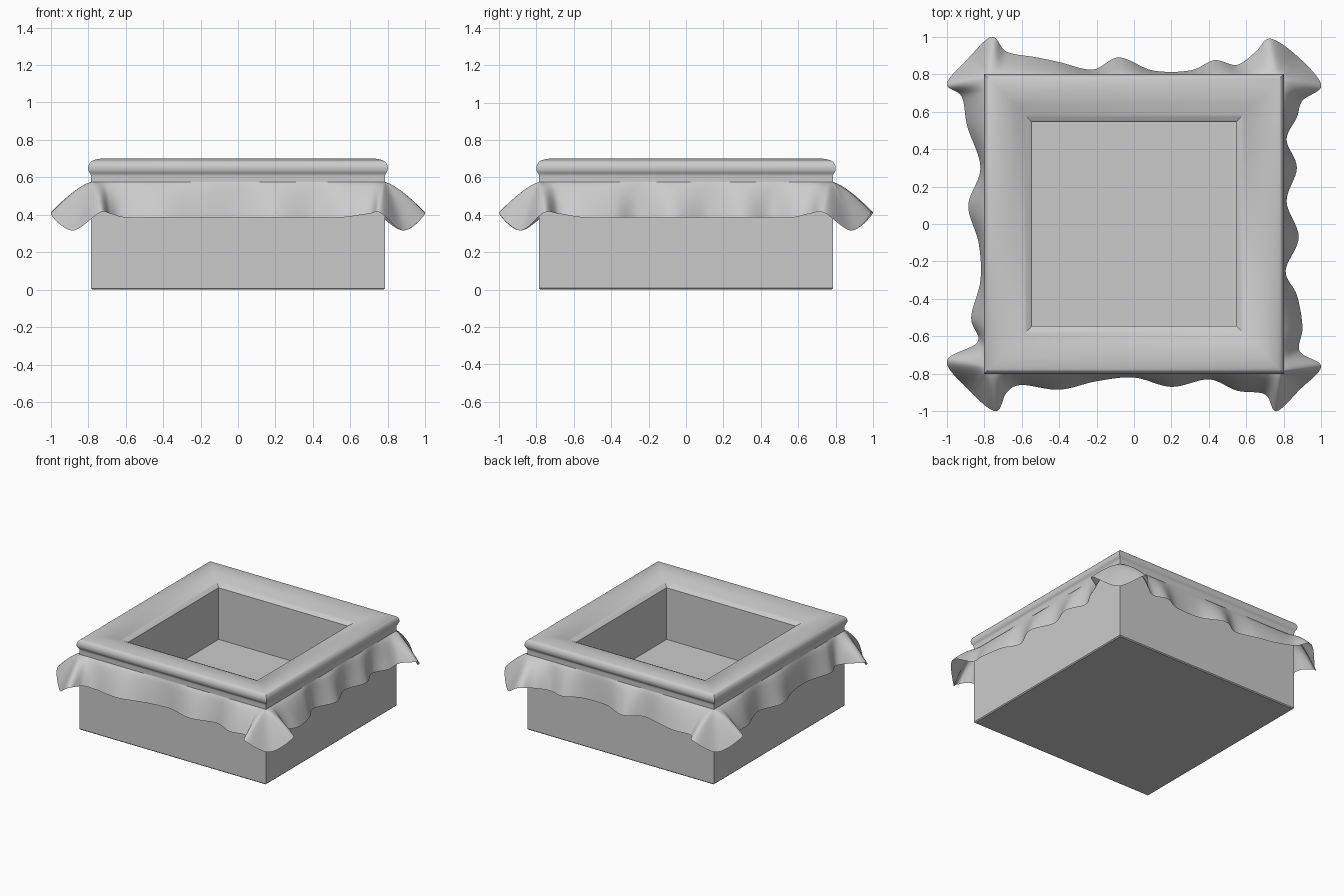
import bpy, bmesh, math
from mathutils import Vector

if "Cube" in bpy.data.objects:
    bpy.data.objects.remove(bpy.data.objects["Cube"])


def finish(name, bm, angle):
    bmesh.ops.recalc_face_normals(bm, faces=bm.faces)
    mesh = bpy.data.meshes.new(name)
    bm.to_mesh(mesh)
    bm.free()
    ob = bpy.data.objects.new(name, mesh)
    bpy.context.collection.objects.link(ob)
    bpy.ops.object.select_all(action='DESELECT')
    bpy.context.view_layer.objects.active = ob
    ob.select_set(True)
    bpy.ops.object.shade_smooth_by_angle(angle=math.radians(angle))
    return ob


def bridge(bm, a, b):
    for i in range(len(a)):
        j = (i + 1) % len(a)
        bm.faces.new((a[i], a[j], b[j], b[i]))


def square_loft(name, profile, closed):
    """Sweep a (half width, z) profile round a mitred square."""
    bm = bmesh.new()
    rings = [[bm.verts.new((sx * r, sy * r, z)) for sx, sy in
              ((-1, -1), (1, -1), (1, 1), (-1, 1))] for r, z in profile]
    for a, b in zip(rings, rings[1:]):
        bridge(bm, a, b)
    if closed:
        bridge(bm, rings[-1], rings[0])
    else:
        bm.faces.new(rings[0])
        bm.faces.new(rings[-1])
    return finish(name, bm, 35)


def spline(pts, closed, steps):
    """Catmull-Rom through the points."""
    pts = [Vector(p) for p in pts]
    n = len(pts)
    get = (lambda k: pts[k % n]) if closed else (lambda k: pts[max(0, min(n - 1, k))])
    out = []
    for i in range(n if closed else n - 1):
        a, b, c, d = (get(i + k) for k in (-1, 0, 1, 2))
        for s in range(steps):
            t = s / steps
            out.append(0.5 * (2 * b + (c - a) * t + (2 * a - 5 * b + 4 * c - d) * t * t
                              + (3 * b - a - 3 * c + d) * t ** 3))
    if not closed:
        out.append(pts[-1])
    return out


# Hollow box: outside, hidden top ledge, inner walls and floor
square_loft("box", [(.778, 0), (.785, .007), (.785, .58), (.545, .58), (.545, .245)], False)

# Moulded rim with a rounded lip sloping in to the opening
lip = spline([(.785, .60, 0), (.787, .615, 0), (.798, .635, 0), (.799, .66, 0), (.785, .684, 0),
              (.75, .697, 0), (.71, .70, 0), (.66, .692, 0), (.60, .668, 0), (.55, .644, 0)], False, 4)
square_loft("rim", [(.785, .57)] + [(p.x, p.y) for p in lip] + [(.545, .638), (.545, .57)], True)

# Cloth skirt: hem ripples per side as (distance along side, distance from centre)
sides = [
    (0, [(-.74, 1), (-.68, .90), (-.6, .86), (-.4, .885), (-.2, .84), (0, .82), (.2, .87),
         (.4, .83), (.55, .89), (.70, .91), (.76, 1)]),
    (1, [(-.76, 1), (-.68, .885), (-.55, .90), (-.38, .87), (-.25, .81), (-.07, .88), (.12, .815),
         (.3, .87), (.45, .815), (.57, .87), (.66, .90), (.74, 1)]),
    (2, [(-.73, .99), (-.65, .92), (-.55, .85), (-.43, .875), (-.3, .82), (-.1, .82), (.08, .89),
         (.22, .825), (.4, .865), (.52, .89), (.68, .92), (.76, 1)]),
    (3, [(-.75, 1), (-.68, .92), (-.52, .89), (-.3, .82), (-.1, .885), (.1, .83), (.3, .82),
         (.5, .87), (.63, .835), (.73, 1)]),
]
hem, top = [], []
for k, ripples in sides:
    c, s = ((1, 0), (0, 1), (-1, 0), (0, -1))[k]

    def put(t, o, z):
        return (t * c + o * s, t * s - o * c, z)

    hem.append(put(-.885, .885, .315))
    top.append(put(-.785, .785, .575))
    for t, o in ripples:
        a = abs(t)
        z = .41 if a > .72 else (.405 if a > .64 else .385)
        hem.append(put(t, o, z))
        top.append(put(max(-.78, min(.78, t * 1.04)), .785, .575))

N = 8
hem = spline(hem, True, N)
n = len(top)
top = [Vector(top[i]).lerp(Vector(top[(i + 1) % n]), j / N) for i in range(n) for j in range(N)]
bm = bmesh.new()
rows = []
ROWS = 12
for r in range(ROWS + 1):
    v = r / ROWS
    row = []
    for a, b in zip(top, hem):
        p = a.lerp(b, v ** .85)
        p.z = a.z + (b.z - a.z) * v ** 1.15
        row.append(bm.verts.new(p))
    rows.append(row)
for a, b in zip(rows, rows[1:]):
    bridge(bm, a, b)
finish("cloth_skirt", bm, 80)
